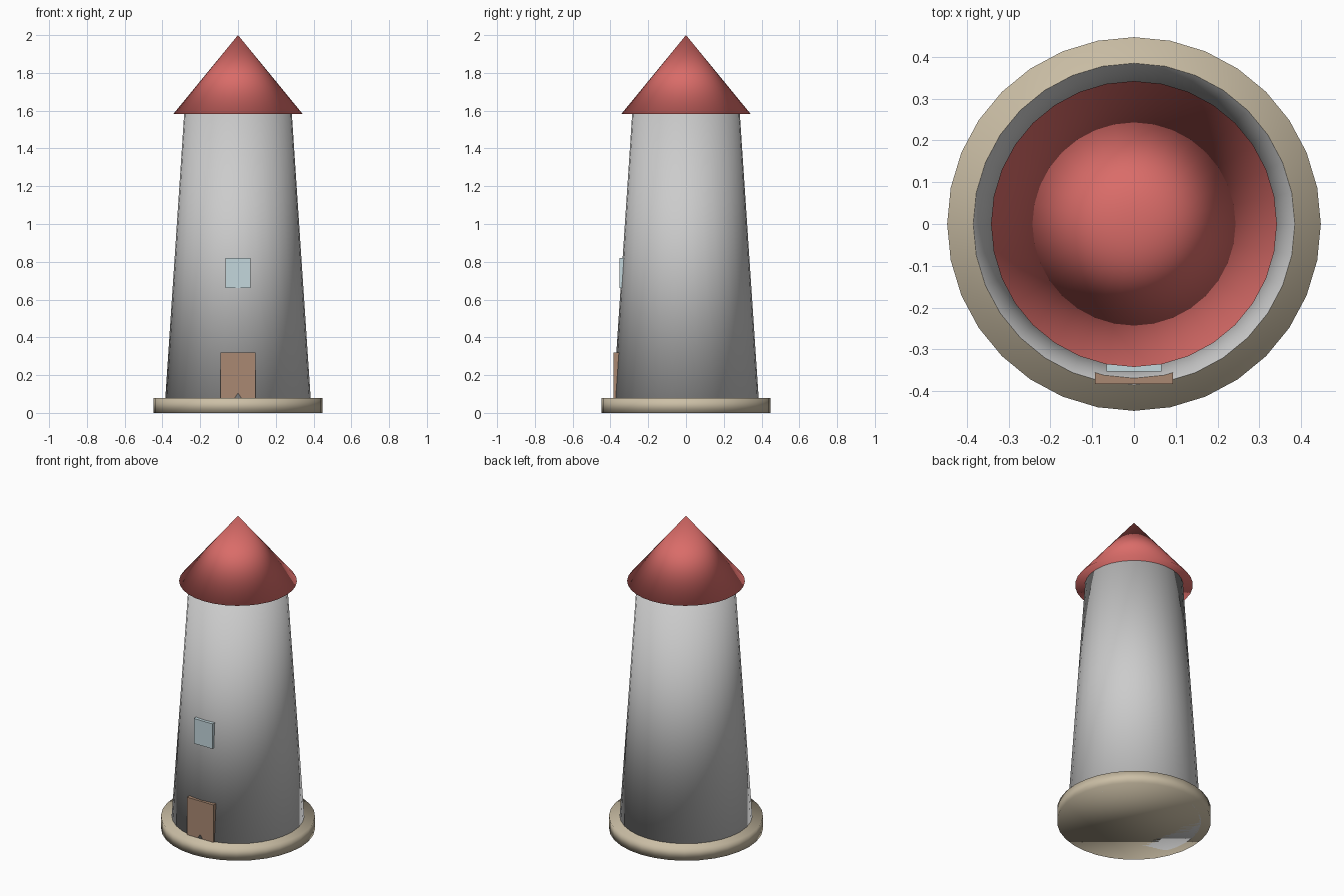
import bpy

if "Cube" in bpy.data.objects:
    bpy.data.objects.remove(bpy.data.objects["Cube"])


def material(name, color):
    m = bpy.data.materials.new(name)
    m.diffuse_color = (*color, 1)
    m.use_nodes = True
    m.node_tree.nodes["Principled BSDF"].inputs["Base Color"].default_value = m.diffuse_color
    return m


def lathe(name, r1, r2, z0, z1, mat=None):
    """Capped 32-sided cone or cylinder between two heights."""
    bpy.ops.mesh.primitive_cone_add(vertices=32, radius1=r1, radius2=r2,
                                    depth=z1 - z0, location=(0, 0, (z0 + z1) / 2))
    ob = bpy.context.object
    ob.name = name
    bpy.ops.object.shade_smooth()
    if mat:
        ob.data.materials.append(mat)


def panel(name, width, y0, y1, z0, z1, mat):
    """Box centred on x, set into the front of the tower."""
    bpy.ops.mesh.primitive_cube_add(size=1, location=(0, (y0 + y1) / 2, (z0 + z1) / 2))
    ob = bpy.context.object
    ob.name = name
    ob.scale = (width, y1 - y0, z1 - z0)
    bpy.ops.object.transform_apply(location=False, rotation=False, scale=True)
    ob.data.materials.append(mat)


stone = material("stone", (0.60, 0.52, 0.38))
red = material("red", (0.70, 0.15, 0.14))
wood = material("wood", (0.40, 0.25, 0.17))
glass = material("glass", (0.55, 0.68, 0.72))
white = material("white", (0.78, 0.78, 0.78))

# Plinth, tapered tower and conical roof
lathe("base", 0.447, 0.447, 0, 0.08, stone)
lathe("tower", 0.39, 0.285, 0, 1.583, white)
lathe("roof", 0.342, 0, 1.583, 2.0, red)

# Door and window on the front
panel("door", 0.186, -0.383, -0.346, 0, 0.32, wood)
panel("window", 0.132, -0.353, -0.316, 0.66, 0.82, glass)
